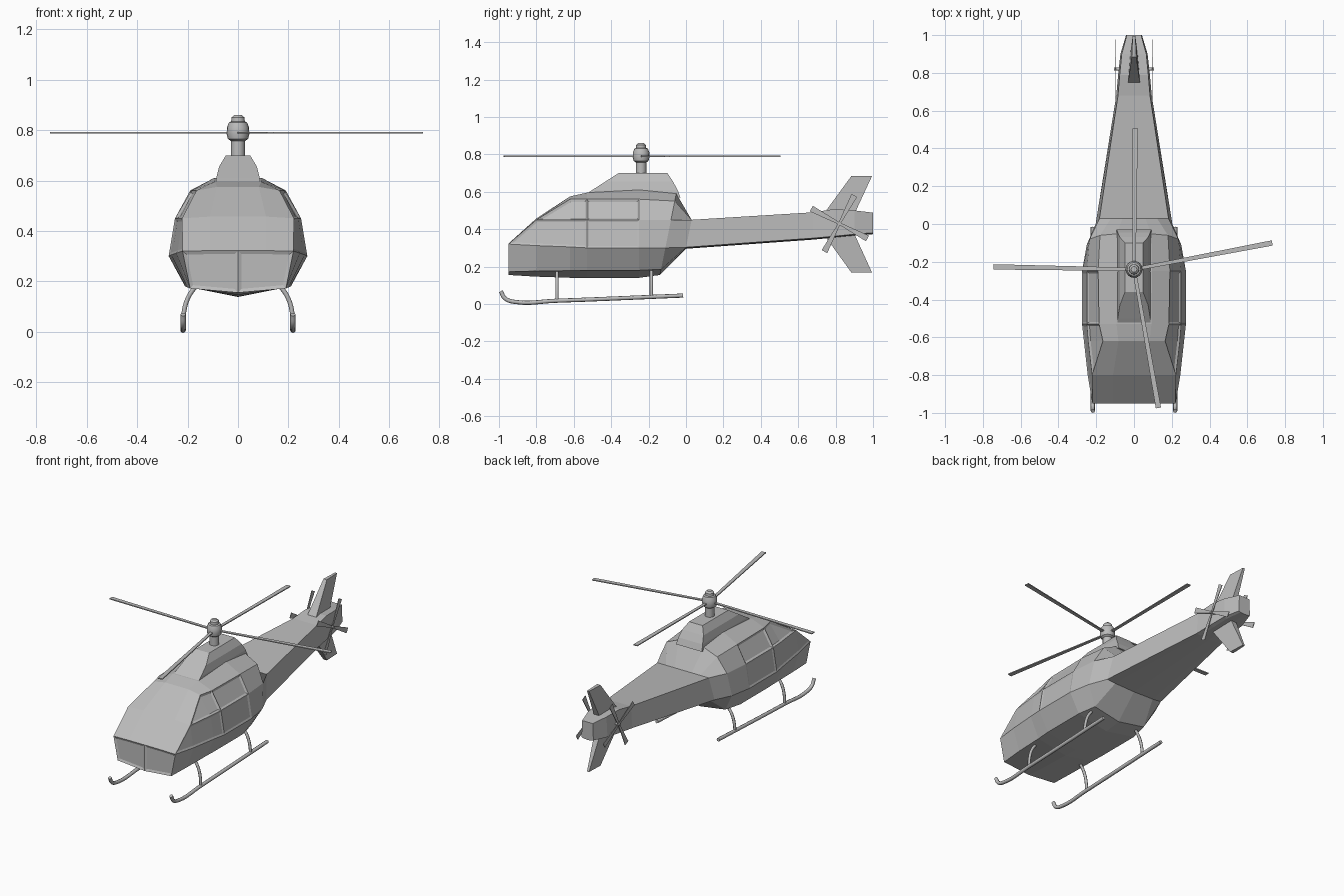
import bpy, bmesh
from math import sin, cos, pi, radians
from mathutils import Matrix, Vector

cube = bpy.data.objects.get("Cube")
if cube:
    bpy.data.objects.remove(cube)

GREY = (0.5, 0.5, 0.5, 1.0)
paint = bpy.data.materials.new("light_grey")
paint.use_nodes = True
paint.diffuse_color = GREY
paint.node_tree.nodes["Principled BSDF"].inputs["Base Color"].default_value = GREY


def add_object(name, data):
    obj = bpy.data.objects.new(name, data)
    bpy.context.collection.objects.link(obj)
    data.materials.append(paint)
    return obj


def finish(name, bm, smooth=False):
    mesh = bpy.data.meshes.new(name)
    bm.to_mesh(mesh)
    bm.free()
    obj = add_object(name, mesh)
    if smooth:
        bpy.ops.object.select_all(action="DESELECT")
        bpy.context.view_layer.objects.active = obj
        obj.select_set(True)
        bpy.ops.object.shade_smooth_by_angle(angle=radians(35))
    return obj


def solid(name, rings, matrix=Matrix(), smooth=False):
    """Closed loft through rings with equal point counts."""
    bm = bmesh.new()
    loops = [[bm.verts.new(matrix @ Vector(p)) for p in ring] for ring in rings]
    for a, b in zip(loops, loops[1:]):
        for i in range(len(a)):
            j = (i + 1) % len(a)
            bm.faces.new((a[i], a[j], b[j], b[i]))
    bm.faces.new(loops[0][::-1])
    bm.faces.new(loops[-1])
    bmesh.ops.recalc_face_normals(bm, faces=bm.faces)
    return finish(name, bm, smooth)


def blade(name, matrix, start, end, w0, w1, thick):
    def section(x, w):
        return [(x, -w, -thick), (x, w, -thick), (x, w, thick), (x, -w, thick)]
    solid(name, [section(start, w0), section(end, w1)], matrix)


def tube(name, points, radius):
    curve = bpy.data.curves.new(name, "CURVE")
    curve.dimensions = "3D"
    curve.bevel_depth = radius
    curve.bevel_resolution = 2
    curve.resolution_u = 5
    curve.use_fill_caps = True
    spline = curve.splines.new("BEZIER")
    spline.bezier_points.add(len(points) - 1)
    for bp, p in zip(spline.bezier_points, points):
        bp.co = p
        bp.handle_left_type = bp.handle_right_type = "AUTO"
    add_object(name, curve)


# Fuselage and tail boom: half sections, mirrored
def body_ring(y, lean, keel, chine, waist, sill, shoulder, top):
    section = [(0, keel), chine, waist, sill, shoulder, (shoulder[0] * 0.5, top), (0, top)]
    return [(x, y + lean * (z - 0.3), z) for x, z in section]


def boom_ring(y, lean, w, low, high):
    return body_ring(y, lean, low, (w * 0.7, low + 0.003), (w, low + 0.008),
                     (w * 0.9, high), (w * 0.6, high), high)


nose = (0.22, 0.32)
brow = (0.222, 0.45)
rings = [
    body_ring(-0.95, 0, 0.155, (0.19, 0.172), nose, nose, nose, 0.322),
    body_ring(-0.80, 0, 0.146, (0.2, 0.176), (0.245, 0.312), brow, brow, 0.457),
    body_ring(-0.62, 0, 0.14, (0.205, 0.178), (0.265, 0.305), (0.243, 0.45), (0.165, 0.56), 0.575),
    body_ring(-0.53, 0, 0.138, (0.21, 0.18), (0.275, 0.3), (0.25, 0.45), (0.185, 0.56), 0.595),
    body_ring(-0.25, 0, 0.14, (0.21, 0.18), (0.275, 0.3), (0.25, 0.45), (0.19, 0.56), 0.61),
    body_ring(-0.11, 0.2, 0.155, (0.185, 0.185), (0.25, 0.3), (0.235, 0.45), (0.18, 0.55), 0.59),
    boom_ring(0.0, 0.2, 0.203, 0.295, 0.45),
    boom_ring(0.68, 0, 0.094, 0.344, 0.49),
    boom_ring(0.79, 0, 0.084, 0.354, 0.507),
    boom_ring(0.9, 0, 0.072, 0.365, 0.5),
    boom_ring(1.0, 0, 0.042, 0.373, 0.488),
]
bm = bmesh.new()
loops = []
for ring in rings:
    loop = []
    for i, p in enumerate(ring):
        loop.append(loop[-1] if i and p == ring[i - 1] else bm.verts.new(p))
    loops.append(loop)
faces = {}
for j, (a, b) in enumerate(zip(loops, loops[1:])):
    for i in range(len(a) - 1):
        corners = list(dict.fromkeys((a[i], b[i], b[i + 1], a[i + 1])))
        if len(corners) > 2:
            faces[j, i] = bm.faces.new(corners)
nose_face = bm.faces.new(list(dict.fromkeys(loops[0])))
bm.faces.new(loops[-1][::-1])

# Recessed glazing and door panels
windscreen = [faces[j, i] for j in (0, 1) for i in (4, 5)]
front_door = [faces[j, 2] for j in (0, 1, 2)]
regions = [
    (windscreen, 0.014, -0.008),
    ([nose_face], 0.014, -0.006),
    ([faces[1, 3], faces[2, 3]], 0.012, -0.008),
    ([faces[3, 3]], 0.012, -0.008),
    (front_door, 0.012, -0.004),
    ([faces[3, 2]], 0.012, -0.004),
]
for region, width, depth in regions:
    bmesh.ops.inset_region(bm, faces=region, thickness=width, depth=depth,
                           use_boundary=True, use_even_offset=True)
body = finish("fuselage", bm)
mirror = body.modifiers.new("mirror", "MIRROR")
mirror.use_clip = True

# Engine housing on the roof
levels = [(0.57, -0.56, -0.03, 0.092), (0.61, -0.5, -0.045, 0.086),
          (0.655, -0.43, -0.07, 0.075), (0.7, -0.36, -0.1, 0.048)]
solid("engine_housing", [[(-w, y0, z), (w, y0, z), (w, y1, z), (-w, y1, z)]
                         for z, y0, y1, w in levels])

# Rotor mast and hub
HUB_Y = -0.24
profile = [(0.028, 0.68), (0.028, 0.757), (0.04, 0.765), (0.045, 0.785), (0.044, 0.81),
           (0.036, 0.83), (0.027, 0.834), (0.026, 0.85), (0.015, 0.86)]
steps = [2 * pi * k / 16 for k in range(16)]
solid("rotor_mast", [[(r * cos(t), HUB_Y + r * sin(t), z) for t in steps]
                     for r, z in profile], smooth=True)

# Main rotor
for angle in (10.8, 89.5, 179, 280):
    place = Matrix.Translation((0, HUB_Y, 0.79)) @ Matrix.Rotation(radians(angle), 4, "Z")
    blade("main_rotor_blade", place, 0.02, 0.745, 0.009, 0.014, 0.003)

# Tail fins, wide at the root
def fin(name, stations):
    solid(name, [[(-w, y0, z), (w, y0, z), (0.6 * w, y1, z), (-0.6 * w, y1, z)]
                 for z, y0, y1, w in stations])


fin("upper_fin", [(0.48, 0.735, 0.9, 0.033), (0.685, 0.885, 0.995, 0.012)])
fin("lower_fin", [(0.375, 0.735, 0.9, 0.033), (0.167, 0.885, 0.995, 0.012)])

for side, label in ((1, "left"), (-1, "right")):
    # Tail rotor with its axle
    place = Matrix.Translation((side * 0.096, 0.82, 0.43)) @ Matrix.Rotation(pi / 2, 4, "Y")
    for k in range(4):
        turn = Matrix.Rotation(radians(62 + 90 * k), 4, "Z")
        blade(label + "_tail_rotor_blade", place @ turn, 0, 0.17, 0.006, 0.017, 0.002)
    solid(label + "_tail_axle", [[(side * x, 0.82 + 0.008 * cos(t), 0.43 + 0.008 * sin(t))
                                  for t in steps] for x in (0.05, 0.106)], smooth=True)

    # Landing skid and its two legs
    x = side * 0.218
    tube(label + "_skid", [(x, -0.99, 0.068), (x, -0.968, 0.03), (x, -0.915, 0.011),
                           (x, -0.7, 0.017), (x, -0.015, 0.045)], 0.011)
    for y, foot in ((-0.69, 0.017), (-0.185, 0.036)):
        tube(label + "_skid_leg", [(side * 0.165, y, 0.185), (side * 0.198, y, 0.135),
                                   (side * 0.215, y, 0.075), (x, y, foot)], 0.009)
